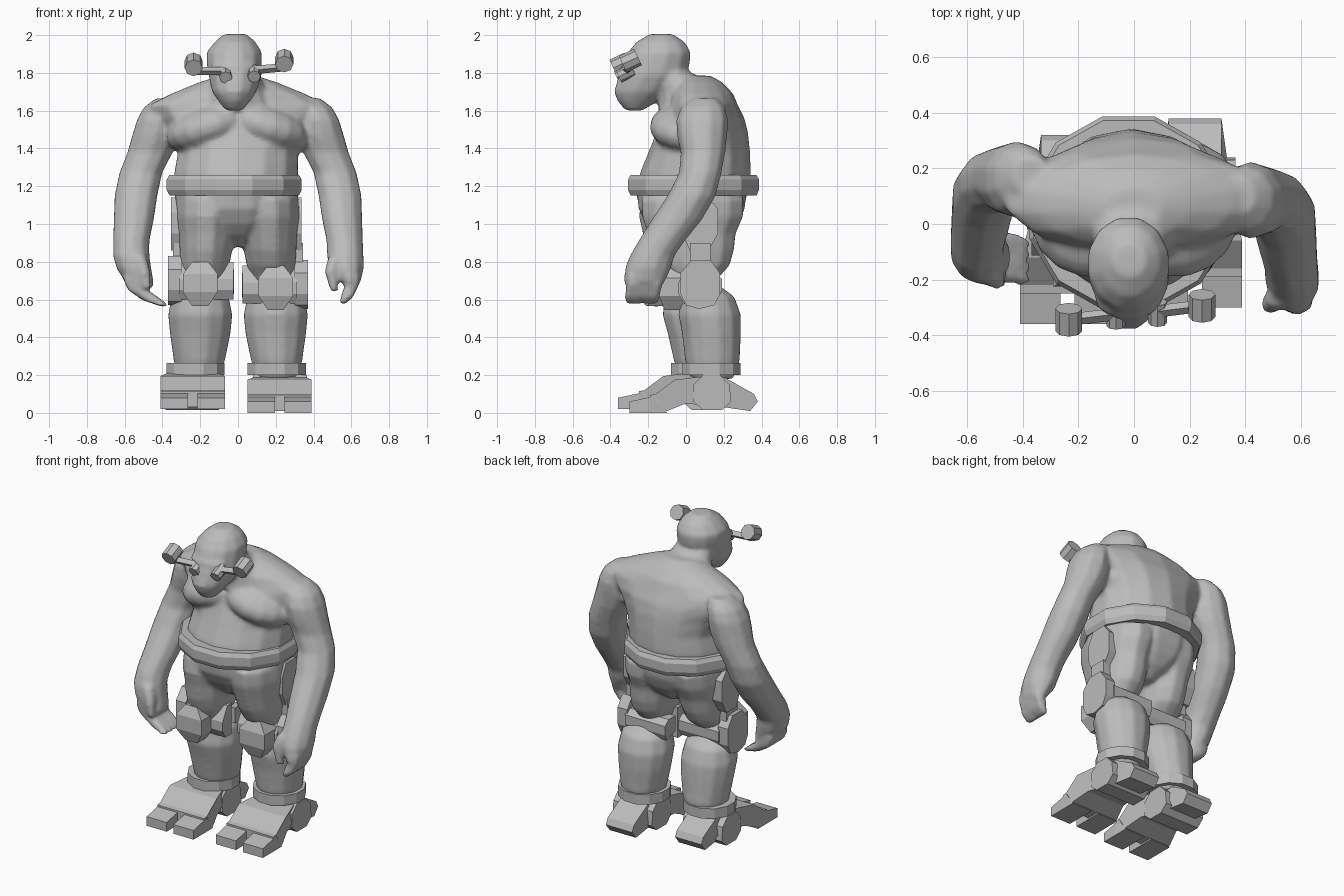
import bpy, bmesh, math
from mathutils import Vector

old = bpy.data.objects.get("Cube")
if old:
    bpy.data.objects.remove(old)

grey = bpy.data.materials.new("plain_grey")
grey.use_nodes = True
COLOUR = (0.5, 0.5, 0.5, 1)
grey.diffuse_color = COLOUR
grey.node_tree.nodes["Principled BSDF"].inputs["Base Color"].default_value = COLOUR
flesh = []


def finish(bm, name, smooth):
    """Turn a bmesh into an object; smooth ones are collected for the body."""
    bmesh.ops.recalc_face_normals(bm, faces=bm.faces)
    mesh = bpy.data.meshes.new(name)
    bm.to_mesh(mesh)
    bm.free()
    mesh.materials.append(grey)
    for p in mesh.polygons:
        p.use_smooth = smooth
    obj = bpy.data.objects.new(name, mesh)
    bpy.context.collection.objects.link(obj)
    if smooth:
        flesh.append(obj)
    return obj


def loft(name, rings, sides=12, smooth=True):
    """Skin horizontal oval rings given as (x, y, z, radius x, radius y)."""
    bm = bmesh.new()
    rows = []
    for x, y, z, rx, ry in rings:
        angles = [math.tau * (i + 0.5) / sides for i in range(sides)]
        rows.append([bm.verts.new((x + rx * math.cos(a), y + ry * math.sin(a), z))
                     for a in angles])
    for a, b in zip(rows, rows[1:]):
        for i in range(sides):
            j = (i + 1) % sides
            bm.faces.new((a[i], a[j], b[j], b[i]))
    bm.faces.new(rows[0])
    bm.faces.new(rows[-1])
    finish(bm, name, smooth)


def drum(name, start, end, radius, sides=8):
    """Faceted cylinder between two points."""
    bm = bmesh.new()
    bmesh.ops.create_cone(bm, cap_ends=True, segments=sides, radius1=radius,
                          radius2=radius, depth=(end - start).length)
    obj = finish(bm, name, False)
    obj.location = (start + end) / 2
    obj.rotation_mode = 'QUATERNION'
    obj.rotation_quaternion = (end - start).to_track_quat('Z', 'Y')


def prism(name, profile, x0, x1, taper=None):
    """Extrude a (y, z) side profile across x; taper(y) scales the width."""
    bm = bmesh.new()
    mid, half = (x0 + x1) / 2, (x1 - x0) / 2
    ends = []
    for s in (-1, 1):
        ends.append([bm.verts.new((mid + s * half * (taper(y) if taper else 1), y, z))
                     for y, z in profile])
    bm.faces.new(ends[0])
    bm.faces.new(ends[1])
    for i in range(len(profile)):
        j = (i + 1) % len(profile)
        bm.faces.new((ends[0][i], ends[0][j], ends[1][j], ends[1][i]))
    finish(bm, name, False)


def ball(name, centre, radii, tilt=(0, 0, 0)):
    bm = bmesh.new()
    bmesh.ops.create_uvsphere(bm, u_segments=16, v_segments=10, radius=1)
    bmesh.ops.scale(bm, vec=radii, verts=bm.verts)
    obj = finish(bm, name, True)
    obj.location = centre
    obj.rotation_euler = tilt


# Torso, pelvis, neck and head
loft("torso", [(-.01, .03, 1.15, .335, .295), (-.01, .05, 1.27, .335, .295),
               (0, .07, 1.38, .325, .27), (0, .085, 1.48, .36, .245),
               (0, .09, 1.56, .43, .22), (0, .09, 1.63, .48, .185),
               (0, .08, 1.69, .36, .17), (0, .07, 1.75, .21, .125),
               (0, .06, 1.785, .1, .07)], 14)
loft("pelvis", [(-.01, .03, 1.18, .335, .3), (-.01, .03, 1.08, .325, .29),
                (-.005, .035, 1.0, .27, .25), (0, .04, .94, .15, .2),
                (0, .04, .88, .04, .12)])
loft("neck", [(0, .0, 1.6, .2, .15), (0, -.01, 1.7, .155, .135),
              (-.015, -.07, 1.8, .125, .11)])
loft("head", [(-.02, -.275, 1.6, .045, .045), (-.02, -.255, 1.65, .085, .11),
              (-.02, -.225, 1.7, .12, .16), (-.015, -.175, 1.79, .145, .185),
              (-.02, -.155, 1.85, .15, .18), (-.02, -.14, 1.91, .15, .17),
              (-.015, -.135, 1.965, .11, .13), (-.015, -.13, 2.006, .06, .06)])
ball("brow", (-.02, -.27, 1.83), (.125, .075, .04))
ball("mouth", (-.02, -.325, 1.7), (.06, .05, .03))
for side, s in (("left", 1), ("right", -1)):
    ball(side + "_pectoral", (s * .15, .04, 1.51), (.24, .235, .13), (0, s * .3, s * .15))

# Belt: hollow faceted ring
loft("belt", [(-.02, .04, z, r, r * .97) for z, r in
              ((1.15, .3), (1.15, .355), (1.18, .37), (1.235, .37),
               (1.26, .355), (1.26, .3))], 12, False)

# Eyepieces: lens, arm and end drum on both sides
AXIS = Vector((0, .9, .42))
for side, lens, end in (("left", (.085, -.325, 1.795), (.245, -.295, 1.865)),
                        ("right", (-.065, -.335, 1.79), (-.235, -.345, 1.845))):
    lens, end = Vector(lens), Vector(end)
    drum(side + "_lens", lens - AXIS * .035, lens + AXIS * .05, .034)
    drum(side + "_eyepiece_drum", end - AXIS * .045, end + AXIS * .045, .048)
    drum(side + "_eyepiece_arm", lens + Vector((0, .01, .02)),
         end - Vector((0, 0, .035)), .022, 4)

# Arms run into the palms; the right one sits further back
ARM = [(.37, .1, 1.665, .07, .07), (.4, .09, 1.615, .105, .12), (.42, .085, 1.55, .12, .14),
       (.435, .085, 1.47, .13, .135), (.465, .09, 1.38, .125, .12), (.515, .075, 1.27, .118, .115),
       (.54, .03, 1.15, .118, .13), (.552, -.05, 1.02, .11, .135), (.565, -.13, .91, .1, .125)]
LEFT_HAND = [(.568, -.18, .83, .1, .12), (.575, -.2, .77, .095, .125), (.595, -.22, .69, .055, .11)]
RIGHT_HAND = [(.565, -.175, .83, .1, .11), (.55, -.185, .76, .095, .11), (.51, -.195, .67, .07, .095)]
for side, s, dy, hand in (("left", 1, 0, LEFT_HAND), ("right", -1, .075, RIGHT_HAND)):
    loft(side + "_arm", [(s * x, y + dy, z, rx, ry) for x, y, z, rx, ry in ARM + hand], 10)
for i in range(4):
    y = -.29 + .045 * i
    loft("left_finger", [(.605, y, .73, .045, .03), (.6, y, .67, .042, .03),
                         (.575, y - .01, .61, .036, .028), (.55, y - .01, .575, .018, .02)], 6)
    loft("right_finger", [(-.56, y + .11, .72, .06, .03), (-.53, y + .11, .65, .06, .03),
                          (-.45, y + .1, .595, .06, .027), (-.38, y + .08, .56, .025, .018)], 6)
loft("left_thumb", [(.52, -.26, .83, .045, .045), (.49, -.29, .75, .037, .037),
                    (.51, -.29, .64, .022, .024)], 6)
loft("right_thumb", [(-.53, -.17, .84, .045, .045), (-.5, -.2, .76, .037, .037),
                     (-.48, -.21, .66, .022, .022)], 6)

# Legs with armour; the right one stands a little further forward
BOOT = [(-.19, .01), (-.19, .095), (-.16, .1), (-.06, .175), (.06, .19), (.2, .19),
        (.36, .1), (.38, .06), (.34, .01), (.2, .03), (0, .05), (-.1, .01)]
TOE = [(-.3, .01), (-.3, .07), (-.16, .1), (-.1, .01)]
ANKLE = [(.04, .06), (.09, .015), (.19, .015), (.24, .06), (.23, .15), (.18, .2), (.09, .2), (.04, .15)]
BRACE = [(-.03, .64), (0, .58), (.07, .56), (.15, .58), (.18, .64), (.18, .75), (.13, .82), (.03, .82), (-.03, .75)]
BAR = [(.08, .65), (.17, .62), (.19, .66), (.19, .72), (.15, .75), (.08, .75)]
BLOCK = [(.05, .59), (-.01, .59), (-.04, .64), (-.04, .7), (.01, .79), (.05, .79)]
HIP = [(.02, 1.14), (.12, 1.14), (.17, 1.08), (.17, .95), (.12, .86), (.02, .86), (-.02, .95), (-.02, 1.06)]
STRAP = [(.02, .78), (.02, .9), (.13, .9), (.13, .78)]


def move(profile, dy, dz=0):
    return [(y + dy, z + dz) for y, z in profile]


for side, s, dy, dz, out in (("left", 1, 0, -.01, 0), ("right", -1, -.06, .01, .02)):
    knee = dy * 1.4

    def span(a, b):
        return sorted((s * a, s * b))

    loft(side + "_thigh", [(s * x, y + k * knee, z, rx, ry) for x, y, z, rx, ry, k in (
        (.16, .035, 1.14, .165, .28, 0), (.165, .035, 1.04, .165, .275, .2),
        (.167, .03, .95, .15, .24, .3), (.17, .04, .86, .143, .22, .5),
        (.175, .05, .78, .133, .185, .7), (.18, .05, .71, .11, .12, 1),
        (.18, .06, .62, .09, .09, 1))])
    loft(side + "_shin", [(s * x, y + k * knee, z, rx, ry) for x, y, z, rx, ry, k in (
        (.2, .09, .68, .09, .08, 1), (.2, .115, .615, .155, .145, 1),
        (.2, .125, .52, .175, .17, 1), (.2, .135, .42, .165, .16, .9),
        (.205, .14, .27, .138, .148, .7), (.21, .14, .18, .11, .11, .7))])
    # Hip plate, knee brace and knee pad
    prism(side + "_hip_plate", move(HIP, knee * .4), *span(.265, .335 + out))
    prism(side + "_hip_strap", move(STRAP, knee * .7), *span(.29, .345))
    prism(side + "_knee_plate", move(BRACE, knee, dz), *span(.3, .37))
    prism(side + "_knee_bar", move(BAR, knee, dz), *span(.02, .31))
    prism(side + "_knee_block", move(BLOCK, knee, dz), *span(.025, .31))
    loft(side + "_knee_pad", [(s * .2, -.05 + knee, z + dz, rx, ry) for z, rx, ry in (
        (.555, .06, .09), (.63, .13, .13), (.725, .13, .13), (.79, .06, .09))], 4, False)
    # Ankle cuff and two-toed boot
    loft(side + "_ankle_cuff", [(s * (.205 + out), .135 + dy, z, .16, .16)
                                for z in (.2, .265)], 12, False)
    prism(side + "_boot", move(BOOT, dy, dz + .01), *span(.05 + out, .39 + out),
          lambda y, d=dy: 1 if y - d < -.05 else .56 if y - d > .15 else .8)
    for a, b in ((.05, .195), (.245, .39)):
        prism(side + "_toe", move(TOE, dy, dz), *span(a + out, b + out))
    prism(side + "_ankle_joint", move(ANKLE, dy), *span(.08 + out, .365 + out))

# Fuse all the flesh into one smooth body
bpy.context.view_layer.update()
body = flesh[0]
with bpy.context.temp_override(active_object=body, object=body, selected_objects=flesh,
                               selected_editable_objects=flesh):
    bpy.ops.object.join()
body.name = "body"
fuse = body.modifiers.new("fuse", 'REMESH')
fuse.mode = 'VOXEL'
fuse.voxel_size = .013
fuse.use_smooth_shade = True
soften = body.modifiers.new("soften", 'SMOOTH')
soften.factor = .5
soften.iterations = 8
